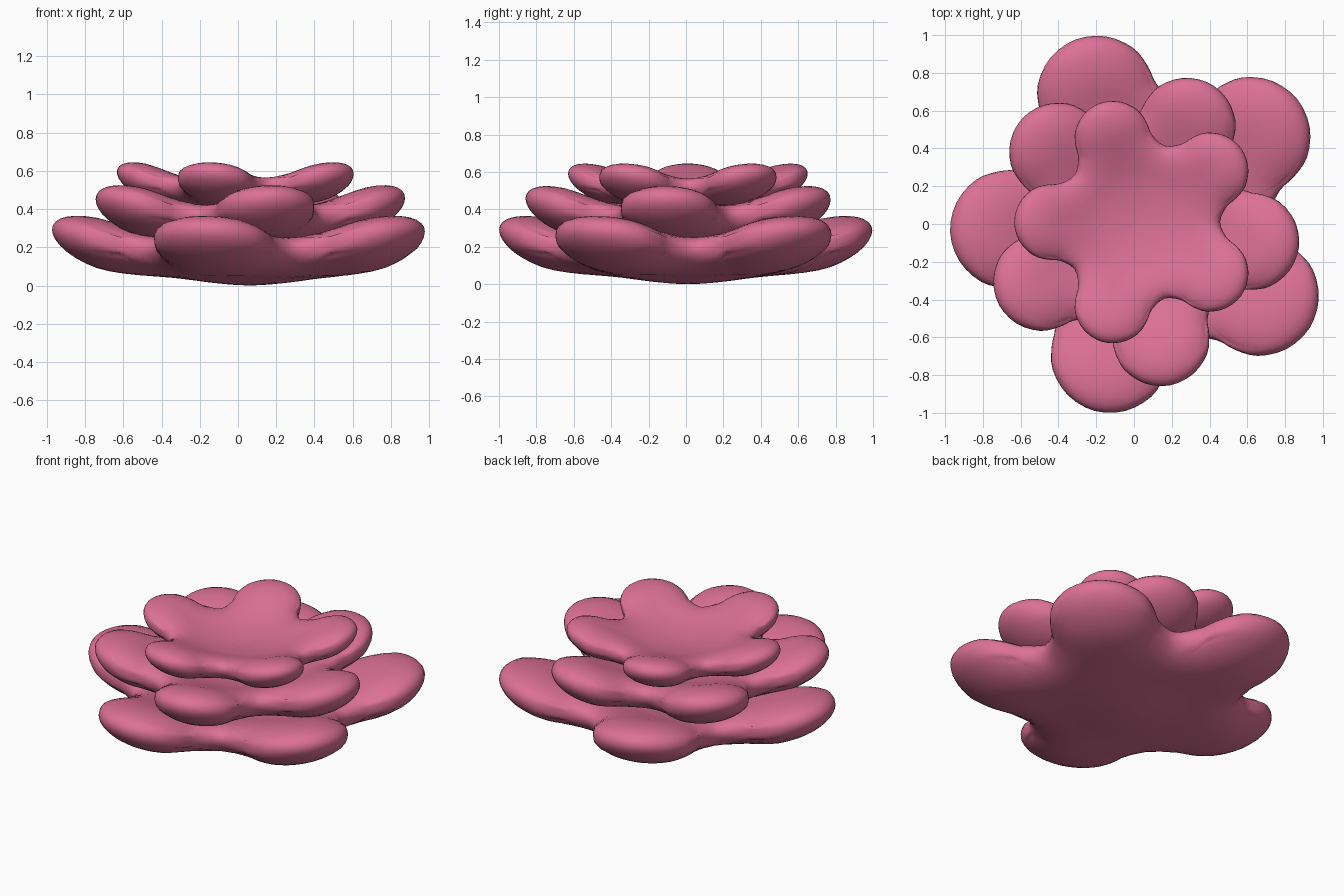
import bpy, bmesh, math
from mathutils import Vector

if "Cube" in bpy.data.objects:
    bpy.data.objects.remove(bpy.data.objects["Cube"])

pink = bpy.data.materials.new("petal pink")
pink.diffuse_color = (0.72, 0.165, 0.30, 1)
pink.use_nodes = True
pink.node_tree.nodes["Principled BSDF"].inputs["Base Color"].default_value = pink.diffuse_color


def smooth(a, b, x):
    t = max(0, min(1, (x - a) / (b - a)))
    return t * t * (3 - 2 * t)


# Five-lobed outline: half a petal as (angle, radius), mirrored and repeated
half = [(0, 1.03), (9, 1.0), (17, 0.92), (22, 0.82), (26, 0.725), (36, 0.66)]
petal = [(-a, r) for a, r in half[:0:-1]] + half[:-1]
ctrl = []
for k in range(5):
    for a, r in petal:
        t = math.radians(a + 72 * k)
        ctrl.append(Vector((r * math.cos(t), r * math.sin(t))))

# Catmull-Rom smoothing of the outline
outline = []
n = len(ctrl)
for i in range(n):
    p0, p1, p2, p3 = (ctrl[(i + j) % n] for j in (-1, 0, 1, 2))
    for s in range(3):
        t = s / 3
        outline.append(0.5 * (2 * p1 + (p2 - p0) * t
                              + (2 * p0 - 5 * p1 + 4 * p2 - p3) * t * t
                              + (3 * p1 - p0 - 3 * p2 + p3) * t ** 3))
N = len(outline)
RINGS = 16


def section(p):
    """Underside and top height of the cupped, pillow-shaped petals."""
    r = p.length
    d = min((p - q).length for q in outline)
    e = max(0, 1 - d / 0.28)
    h = (0.085 + 0.045 * smooth(0.3, 0.8, r)) * math.sqrt(max(0, 1 - e * e))
    mid = 0.085 + 0.20 * (r / 1.03) ** 1.6
    return mid - h, mid + h


# Sample one whorl once: centre, then rings crowding towards the rim
rings = [[outline[i] * math.sin(math.pi / 2 * j / RINGS) for i in range(N)]
         for j in range(1, RINGS + 1)]
heights = [[section(p) for p in ring] for ring in rings]
ZMAX = max(h[1] for ring in heights for h in ring)


def whorl(name, cx, cy, scale, turn, z0, z1):
    bm = bmesh.new()
    k = (z1 - z0) / ZMAX
    c, s = math.cos(math.radians(turn)), math.sin(math.radians(turn))

    def vert(p, z):
        return bm.verts.new((cx + scale * (c * p.x - s * p.y),
                             cy + scale * (s * p.x + c * p.y), z0 + k * z))

    rim = [vert(p, h[1]) for p, h in zip(rings[-1], heights[-1])]
    for side in (0, 1):
        hub = vert(Vector((0, 0)), 0.17 * side)
        loops = [[vert(p, h[side]) for p, h in zip(rings[j], heights[j])]
                 for j in range(RINGS - 1)] + [rim]
        for i in range(N):
            m = (i + 1) % N
            bm.faces.new((hub, loops[0][i], loops[0][m]))
            for a, b in zip(loops, loops[1:]):
                bm.faces.new((a[i], b[i], b[m], a[m]))
    bmesh.ops.recalc_face_normals(bm, faces=bm.faces)
    for f in bm.faces:
        f.smooth = True
    me = bpy.data.meshes.new(name)
    bm.to_mesh(me)
    bm.free()
    me.materials.append(pink)
    bpy.context.collection.objects.link(bpy.data.objects.new(name, me))


# Three stacked, twisted whorls of petals
whorl("outer_petals", 0.06, 0.01, 1.005, 39, 0.0, 0.365)
whorl("middle_petals", 0.03, -0.02, 0.825, 65, 0.195, 0.525)
whorl("inner_petals", 0.03, 0.01, 0.645, 36, 0.39, 0.645)
